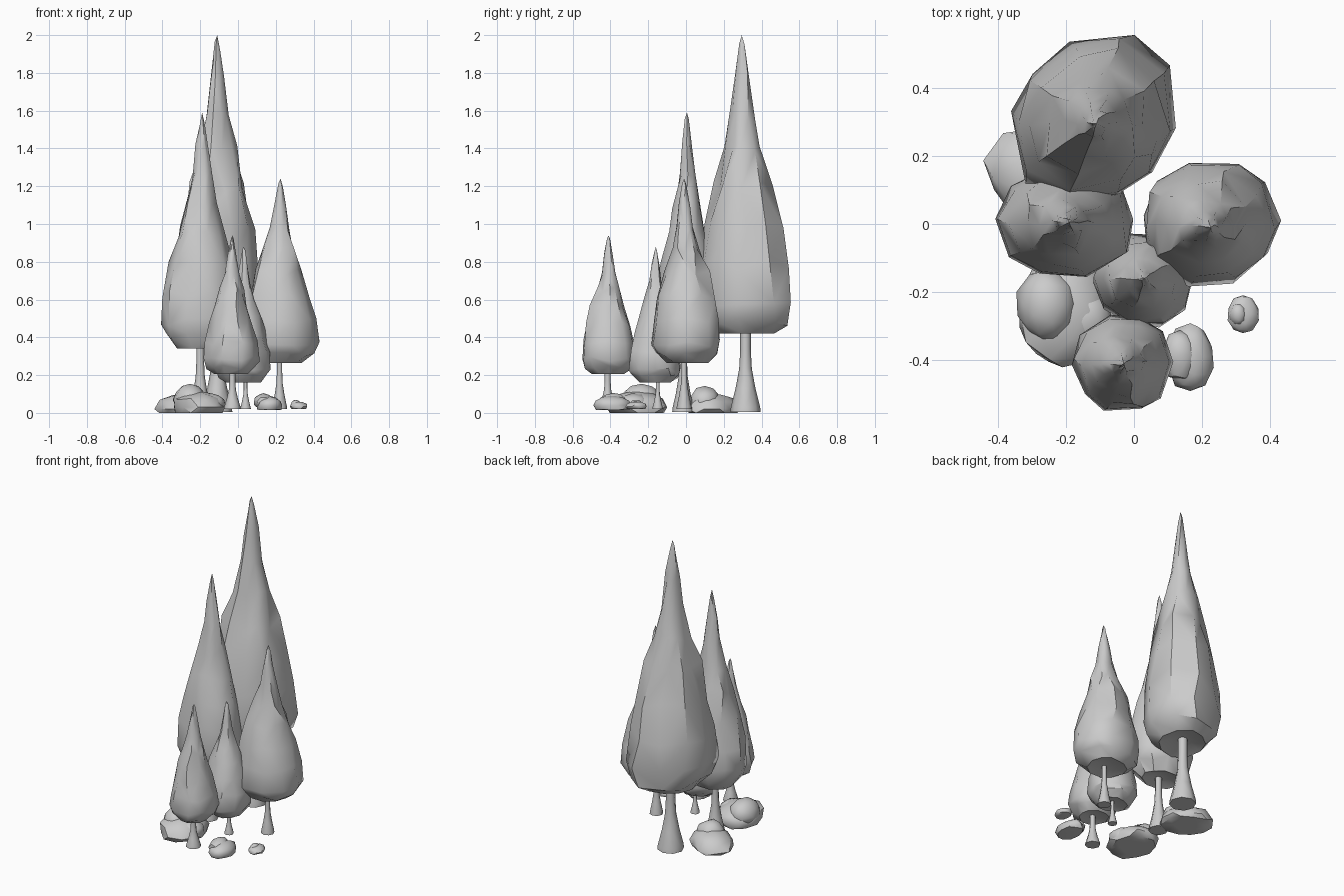
import bpy, bmesh, math, random
from mathutils import Vector

if "Cube" in bpy.data.objects:
    bpy.data.objects.remove(bpy.data.objects["Cube"])

random.seed(7)

# crown profile: (height fraction, radius fraction)
CROWN = [(.015, .3), (0, .6), (.045, .88), (.11, 1), (.23, .95), (.36, .8), (.49, .61),
         (.61, .41), (.73, .25), (.86, .15), (.96, .06)]
TRUNK = [(0, 1), (.06, .97), (.3, .66), (.55, .42), (.8, .35), (1.15, .35)]


def finish(bm, name, angle):
    bmesh.ops.recalc_face_normals(bm, faces=bm.faces)
    me = bpy.data.meshes.new(name)
    bm.to_mesh(me)
    bm.free()
    ob = bpy.data.objects.new(name, me)
    bpy.context.collection.objects.link(ob)
    bpy.ops.object.select_all(action='DESELECT')
    ob.select_set(True)
    bpy.context.view_layer.objects.active = ob
    bpy.ops.object.shade_smooth_by_angle(angle=math.radians(angle))


def loft(name, rings, tip=None, angle=30):
    """Skin a list of rings of points; end in a tip or a cap."""
    bm = bmesh.new()
    loops = [[bm.verts.new(p) for p in r] for r in rings]
    n = len(loops[0])
    for a, b in zip(loops, loops[1:]):
        for i in range(n):
            j = (i + 1) % n
            if random.random() < .5:
                bm.faces.new((a[i], a[j], b[j]))
                bm.faces.new((a[i], b[j], b[i]))
            else:
                bm.faces.new((a[i], a[j], b[i]))
                bm.faces.new((a[j], b[j], b[i]))
    bm.faces.new(loops[0])
    if tip:
        t = bm.verts.new(tip)
        for i in range(n):
            bm.faces.new((loops[-1][i], loops[-1][(i + 1) % n], t))
    else:
        bm.faces.new(loops[-1])
    finish(bm, name, angle)


def tree(name, apex, centre, radii, bottom, foot, foot_r, skew=0):
    top = apex[2]
    n = 10
    # leafy crown, leaning from its own centre towards the apex;
    # skew stretches it along the x = y diagonal
    lumps = [random.uniform(.98, 1.04) for _ in range(n)]
    rings = []
    for t, r in CROWN:
        cx = centre[0] + (apex[0] - centre[0]) * t
        cy = centre[1] + (apex[1] - centre[1]) * t
        ring = []
        for i in range(n):
            a = 2 * math.pi * (i + random.uniform(-.2, .2)) / n
            k = r * lumps[i] * (1 + skew * math.sin(2 * a))
            k *= random.uniform(.96, 1.05) if t < .4 else random.uniform(.86, 1.14)
            dz = random.uniform(-.02, .02) * (top - bottom) * (t > .02)
            ring.append((cx + radii[0] * k * math.cos(a), cy + radii[1] * k * math.sin(a),
                         bottom + t * (top - bottom) + dz))
        rings.append(ring)
    loft(name + "_crown", rings, apex, 42)
    # flared trunk
    z0 = foot[2]
    rings = [[(foot[0] + foot_r * r * math.cos(math.tau * i / 8),
               foot[1] + foot_r * r * math.sin(math.tau * i / 8),
               z0 + t * (bottom - z0)) for i in range(8)] for t, r in TRUNK]
    loft(name + "_trunk", rings, None, 50)


def rock(name, centre, half, floor, skew=0):
    """Irregular boulder with a flat underside."""
    bm = bmesh.new()
    bmesh.ops.create_icosphere(bm, subdivisions=2, radius=1)
    for v in bm.verts:
        k = random.uniform(.92, 1.07) * (1 + 2 * skew * v.co.x * v.co.y)
        v.co = Vector([centre[i] + v.co[i] * k * half[i] for i in range(3)])
        v.co.z = max(v.co.z, floor)
    finish(bm, name, 40)


# five cypress-like trees
tree("tall_tree", (-.11, .295, 2.0), (-.113, .303), (.245, .255), .42, (-.11, .315, .005), .08, .1)
tree("left_tree", (-.19, .005, 1.59), (-.203, .005), (.203, .168), .34, (-.2, -.015, .005), .058)
tree("right_tree", (.225, -.01, 1.24), (.22, .005), (.205, .188), .265, (.22, -.01, .02), .04, .02)
tree("front_tree", (-.03, -.41, .94), (-.033, -.41), (.143, .142), .205, (-.03, -.415, .02), .045)
tree("middle_tree", (.03, -.16, .88), (.03, -.165), (.148, .138), .16, (.04, -.15, .02), .028)

# boulders
rock("back_rock", (-.285, .138, .02), (.148, .14, .09), 0, -.14)
rock("back_rock_lump", (-.25, .10, .055), (.09, .085, .085), .02)
rock("left_rock", (-.21, -.255, .03), (.142, .168, .085), 0)
rock("left_rock_lump", (-.255, -.235, .07), (.09, .11, .085), .02)
rock("left_rock_side", (-.145, -.28, .045), (.08, .09, .06), .02)
rock("front_rock", (.165, -.39, .04), (.072, .1, .05), .015)
rock("front_rock_lump", (.135, -.385, .06), (.055, .075, .043), .02)
rock("small_rock", (.32, -.265, .035), (.046, .057, .027), .02)
rock("small_rock_lump", (.305, -.265, .045), (.025, .035, .024), .02)
